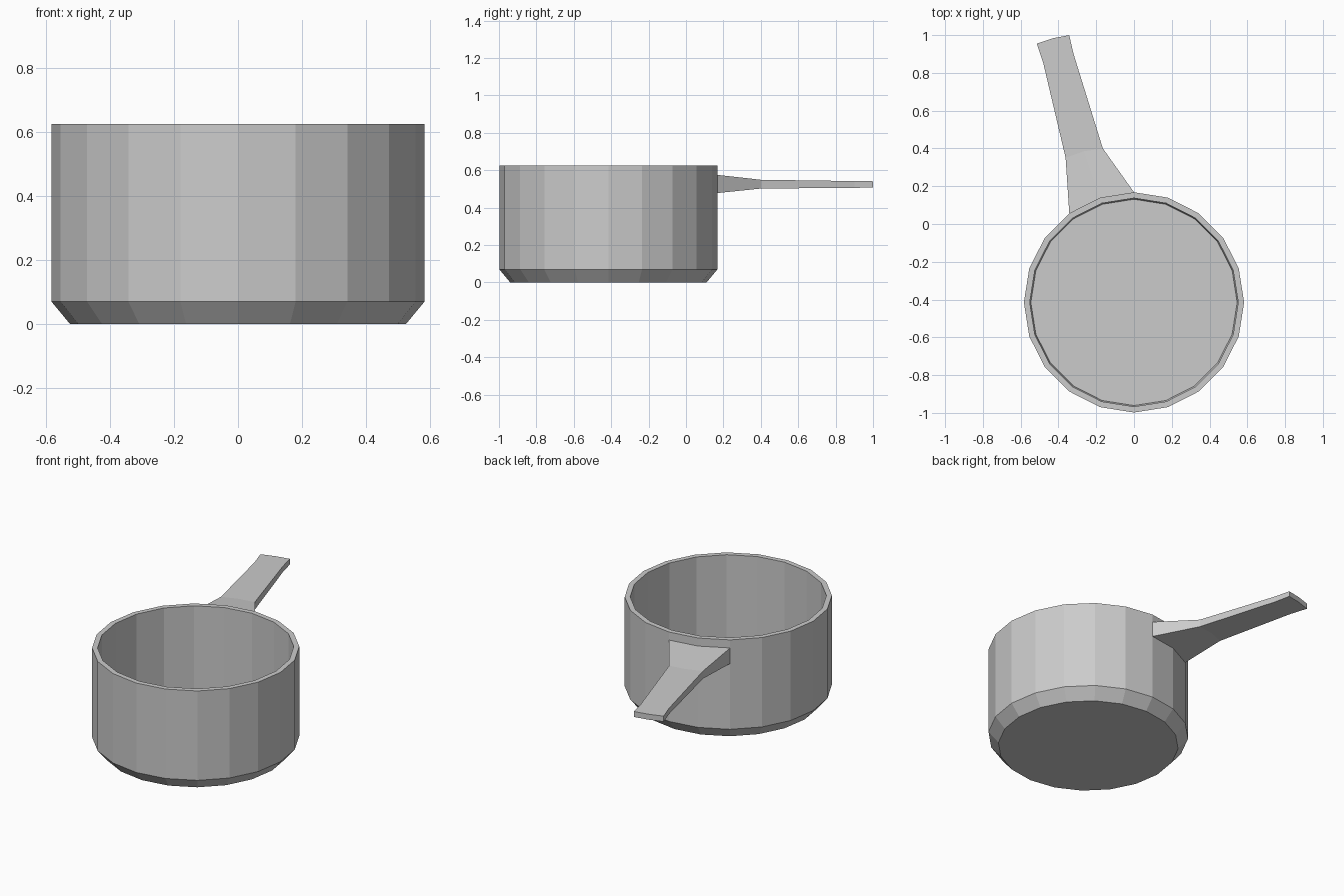
import bpy
import bmesh
from math import cos, sin, tau

cube = bpy.data.objects.get("Cube")
if cube:
    bpy.data.objects.remove(cube)

SIDES = 20
CENTRE_Y = -0.415

metal = bpy.data.materials.new("grey_metal")
metal.use_nodes = True
colour = (0.6, 0.6, 0.6, 1)
metal.diffuse_color = colour
metal.node_tree.nodes["Principled BSDF"].inputs["Base Color"].default_value = colour


def loft(name, rings, cap_start, cap_end):
    """Join closed rings of points with quads, optionally capping the ends."""
    bm = bmesh.new()
    loops = [[bm.verts.new(p) for p in ring] for ring in rings]
    n = len(loops[0])
    for a, b in zip(loops, loops[1:]):
        for i in range(n):
            j = (i + 1) % n
            bm.faces.new((a[i], a[j], b[j], b[i]))
    if cap_start:
        bm.faces.new(loops[0][::-1])
    if cap_end:
        bm.faces.new(loops[-1])
    bmesh.ops.recalc_face_normals(bm, faces=bm.faces)
    mesh = bpy.data.meshes.new(name)
    bm.to_mesh(mesh)
    bm.free()
    mesh.materials.append(metal)
    obj = bpy.data.objects.new(name, mesh)
    bpy.context.collection.objects.link(obj)
    return obj


def pot_point(radius, step, z):
    a = tau * step / SIDES
    return (radius * cos(a), CENTRE_Y + radius * sin(a), z)


# Pot body: outside from the base up, over the rim, down to the inner floor
profile = [(0.525, 0), (0.583, 0.07), (0.583, 0.625), (0.552, 0.625),
           (0.552, 0.07), (0.546, 0.03)]
loft("pot_body", [[pot_point(r, i, z) for i in range(SIDES)] for r, z in profile],
     True, True)

# Handle: each station has right, middle and left points plus low and high z
stations = [
    [pot_point(0.583, k, 0)[:2] for k in (5, 6, 7)] + [(0.478, 0.575)],
    [(-0.165, 0.40), (-0.265, 0.385), (-0.362, 0.35), (0.502, 0.549)],
    [(-0.32, 0.90), (-0.40, 0.885), (-0.48, 0.85), (0.506, 0.542)],
    [(-0.343, 1.0), (-0.43, 0.983), (-0.515, 0.955), (0.507, 0.541)],
]
rings = []
for *across, (low, high) in stations:
    rings.append([(x, y, low) for x, y in across]
                 + [(x, y, high) for x, y in reversed(across)])
loft("handle", rings, False, True)
